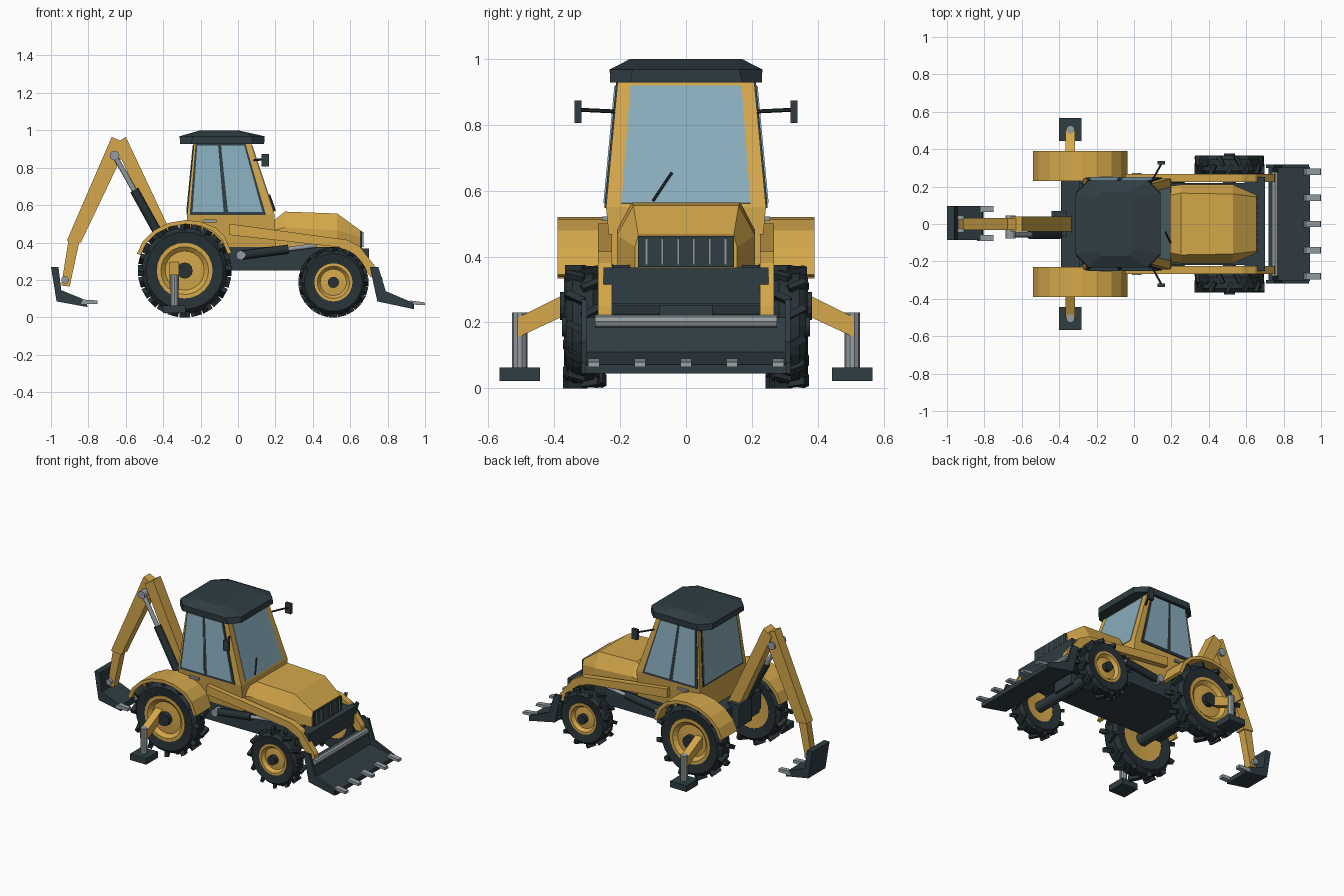
import bpy, bmesh
from math import sin, cos, pi, radians
from mathutils import Vector, Matrix

cube = bpy.data.objects.get("Cube")
if cube:
    bpy.data.objects.remove(cube, do_unlink=True)


def material(name, rgb):
    m = bpy.data.materials.new(name)
    m.use_nodes = True
    m.diffuse_color = (*rgb, 1)
    m.node_tree.nodes["Principled BSDF"].inputs["Base Color"].default_value = (*rgb, 1)
    return m


YELLOW = material("yellow_paint", (0.66, 0.39, 0.07))
DARK = material("dark_slate", (0.029, 0.047, 0.056))
BLACK = material("rubber_black", (0.02, 0.031, 0.036))
GLASS = material("blue_glass", (0.25, 0.42, 0.51))
STEEL = material("grey_steel", (0.3, 0.34, 0.36))


def finish(bm, name, mat):
    bmesh.ops.recalc_face_normals(bm, faces=bm.faces)
    me = bpy.data.meshes.new(name)
    bm.to_mesh(me)
    bm.free()
    me.materials.append(mat)
    ob = bpy.data.objects.new(name, me)
    bpy.context.collection.objects.link(ob)
    return ob


def loft(name, rings, mat, closed=False):
    """Skin matching rings of points; cap the ends unless the loop is closed."""
    bm = bmesh.new()
    vs = [[bm.verts.new(p) for p in r] for r in rings]
    n = len(vs[0])
    pairs = list(zip(vs, vs[1:])) + ([(vs[-1], vs[0])] if closed else [])
    for a, b in pairs:
        for i in range(n):
            bm.faces.new((a[i], a[(i + 1) % n], b[(i + 1) % n], b[i]))
    if not closed:
        bm.faces.new(vs[0])
        bm.faces.new(vs[-1])
    return finish(bm, name, mat)


def prism(name, pts, y0, y1, mat):
    """Side outline (x, z) pulled along y."""
    return loft(name, [[(x, y, z) for x, z in pts] for y in (y0, y1)], mat)


def box(name, x, y, z, mat):
    return prism(name, [(x[0], z[0]), (x[1], z[0]), (x[1], z[1]), (x[0], z[1])], *y, mat)


def rod(name, a, b, r, mat, seg=12):
    a, b = Vector(a), Vector(b)
    bm = bmesh.new()
    rot = (b - a).to_track_quat('Z', 'Y').to_matrix().to_4x4()
    bmesh.ops.create_cone(bm, cap_ends=True, segments=seg, radius1=r, radius2=r, depth=(b - a).length,
                          matrix=Matrix.Translation((a + b) / 2) @ rot)
    return finish(bm, name, mat)


def plate(name, quad, t, mat):
    """Thin plate lying on a cab face, pushed away from the cab centre."""
    q = [Vector(p) for p in quad]
    n = (q[1] - q[0]).cross(q[3] - q[0]).normalized()
    if n.dot(q[0] - Vector((-0.05, 0, 0.7))) < 0:
        n = -n
    return loft(name, [[p - n * 0.002 for p in q], [p + n * t for p in q]], mat)


def lathe(name, profile, x, z, s, mat, seg=24):
    """Closed (radius, y) profile spun around a wheel axle."""
    rings = [[(x + r * cos(a), s * y, z + r * sin(a)) for r, y in profile]
             for a in (2 * pi * i / seg for i in range(seg))]
    return loft(name, rings, mat, closed=True)


def wheel(label, x, z, R, rim, hub, y0, y1, s, lugs):
    mid, w = (y0 + y1) / 2, y1 - y0
    r = R * 0.92
    lathe(label + "_tyre", [(rim, y0 + .01), (r * .9, y0), (r, y0 + w * .2), (r, y1 - w * .2),
                            (r * .9, y1), (rim, y1 - .01)], x, z, s, BLACK)
    lathe(label + "_rim", [(rim + .004, y0 + .012), (rim + .004, y1 - .004), (rim * .88, y1 - .004),
                           (rim * .72, y1 - .025), (hub * .8, y1 - .02), (hub * .8, y0 + .02)], x, z, s, YELLOW)
    rod(label + "_hub", (x, s * y0, z), (x, s * (y1 + .012), z), hub, BLACK)
    # staggered slanted tread bars
    bm = bmesh.new()
    for i in range(lugs * 2):
        side = 1 if i % 2 else -1
        m = (Matrix.Translation((x, s * mid, z)) @ Matrix.Rotation(pi * i / lugs, 4, 'Y')
             @ Matrix.Translation((0, side * w * .23, R * .935)) @ Matrix.Rotation(radians(28) * side, 4, 'Z')
             @ Matrix.Diagonal((R * .11, w * .56, R * .13, 1)))
        bmesh.ops.create_cube(bm, size=1, matrix=m)
    finish(bm, label + "_tread", BLACK)


# Chassis, front weight and axles
box("chassis", (-.39, .62), (-.22, .22), (.25, .375), DARK)
box("rear_frame", (-.39, -.29), (-.235, .235), (.27, .4), DARK)
box("front_weight", (.59, .7), (-.25, .25), (.258, .367), DARK)
rod("rear_axle", (-.285, -.3, .25), (-.285, .3, .25), .045, DARK)
rod("front_axle", (.51, -.3, .187), (.51, .3, .187), .035, DARK)
box("front_axle_mount", (.46, .56), (-.08, .08), (.18, .26), DARK)

# Hood and grille
hood = [(.17, .2, .46, .15, .5), (.25, .21, .48, .165, .565),
        (.53, .21, .465, .16, .555), (.655, .155, .43, .145, .465)]
loft("hood", [[(x, -w, .36), (x, -w, sh), (x, -t, top), (x, t, top), (x, w, sh), (x, w, .36)]
              for x, w, sh, t, top in hood], YELLOW)
box("grille", (.63, .664), (-.146, .146), (.368, .462), DARK)
for i in range(6):
    y = -.12 + i * .048
    box("grille_bar", (.66, .67), (y - .004, y + .004), (.375, .455), STEEL)

# Cab shell
levels = [(.375, -.27, .2, .225), (.55, -.272, .195, .243), (.935, -.235, .068, .207)]
loft("cab_shell", [[(a, -w, z), (b, -w, z), (b, w, z), (a, w, z)] for z, a, b, w in levels], YELLOW)


def cab(z):
    """Rear x, front x and half width of the cab at a height."""
    f = (z - levels[1][0]) / (levels[2][0] - levels[1][0])
    return [p + (q - p) * f for p, q in zip(levels[1][1:], levels[2][1:])]


LOW, HIGH = .562, .918


def side_quad(s, u0, u1, z0, z1):
    pts = []
    for u, z in ((u0, z0), (u1, z0), (u1, z1), (u0, z1)):
        a, b, w = cab(z)
        pts.append((a + (b - a) * u, s * w, z))
    return pts


def end_quad(i, share, z0, z1):
    return [(cab(z)[i], k * share * cab(z)[2], z) for k, z in ((-1, z0), (1, z0), (1, z1), (-1, z1))]


# Windows, handles and mirrors
plate("windshield", end_quad(1, .81, LOW, HIGH), .004, GLASS)
plate("rear_window_frame", end_quad(0, .88, LOW - .012, HIGH + .01), .003, DARK)
plate("rear_window", end_quad(0, .83, LOW, HIGH), .006, GLASS)
rod("wiper", (.197, -.1, .57), (.168, -.043, .655), .005, BLACK, 6)
for s in (-1, 1):
    plate("side_window_frame", side_quad(s, .03, .9, LOW - .015, HIGH + .01), .005, DARK)
    plate("rear_side_window", side_quad(s, .06, .42, LOW, HIGH), .009, GLASS)
    plate("door_window", side_quad(s, .47, .87, LOW, HIGH), .009, GLASS)
    box("door_handle", (-.185, -.115), (s * .235, s * .255), (.508, .522), STEEL)
    rod("mirror_arm", (.08, s * .2, .84), (.148, s * .325, .846), .006, BLACK, 6)
    box("mirror", (.125, .165), (s * .318, s * .338), (.806, .874), DARK)

# Roof
roof = []
for z, a, b, w, c in ((.928, -.31, .14, .23, .06), (.968, -.312, .142, .232, .07), (1.0, -.2, .0, .17, .03)):
    roof.append([(a, -w + c, z), (a + c, -w, z), (b - c, -w, z), (b, -w + c, z),
                 (b, w - c, z), (b - c, w, z), (a + c, w, z), (a, w - c, z)])
loft("roof", roof, DARK)

arch = [(-.54, .34), (-.51, .405), (-.45, .465), (-.37, .505), (-.28, .52),
        (-.2, .512), (-.12, .48), (-.07, .43), (-.035, .345)]
inner = [(-.285 + (x + .285) * .92, .25 + (z - .25) * .92) for x, z in reversed(arch)]
for s in (-1, 1):
    # Wheels and fenders
    wheel("rear_wheel", -.285, .25, .25, .145, .043, .245, .37, s, 12)
    wheel("front_wheel", .51, .187, .187, .098, .03, .262, .365, s, 12)
    prism("fender", arch + inner, s * .23, s * .39, YELLOW)
    # Loader arms with lift cylinders
    prism("loader_arm", [(-.045, .5), (.58, .415), (.65, .38), (.75, .25), (.755, .215), (.71, .215),
                         (.62, .335), (.54, .375), (-.045, .44)], s * .225, s * .267, YELLOW)
    rod("lift_barrel", (.015, s * .243, .332), (.27, s * .243, .365), .024, BLACK)
    rod("lift_rod", (.27, s * .243, .365), (.42, s * .243, .385), .012, STEEL)
    rod("lift_pivot", (.015, s * .215, .332), (.015, s * .272, .332), .025, STEEL)
    # Stabiliser legs
    loft("stabiliser_arm", [[(x, s * y, z) for y, z in ((.22, .29), (.22, .36), (.51, .215), (.51, .155))]
                            for x in (-.365, -.315)], YELLOW)
    rod("stabiliser_leg", (-.34, s * .505, .05), (-.34, s * .505, .23), .023, STEEL, 10)
    box("stabiliser_foot", (-.4, -.28), (s * .443, s * .567), (.022, .063), DARK)
    # Loader bucket cheeks
    prism("bucket_cheek", [(.705, .27), (.75, .27), (.79, .14), (.935, .078), (.935, .045), (.745, .085)],
          s * .3, s * .318, DARK)

# Loader bucket
prism("loader_bucket", [(.718, .215), (.742, .215), (.77, .11), (.94, .072), (.94, .045), (.745, .085)],
      -.305, .305, DARK)
rod("bucket_bar", (.755, -.277, .203), (.755, .277, .203), .019, STEEL, 8)
for i in range(-2, 3):
    prism("loader_tooth", [(.9, .07), (.92, .09), (.998, .08), (1.0, .065)], i * .14 - .017, i * .14 + .017, STEEL)

# Backhoe boom, dipper and cylinder
box("swing_post", (-.44, -.36), (-.07, .07), (.27, .42), DARK)
prism("boom", [(-.6, .965), (-.66, .925), (-.38, .32), (-.31, .32), (-.31, .35)], -.04, .04, YELLOW)
prism("dipper", [(-.675, .965), (-.59, .925), (-.84, .4), (-.915, .41)], -.032, .032, YELLOW)
prism("dipper_tip", [(-.905, .42), (-.845, .42), (-.9, .165), (-.945, .17)], -.025, .025, YELLOW)
rod("boom_rod", (-.66, -.057, .865), (-.55, -.057, .67), .014, STEEL)
rod("boom_barrel", (-.555, -.057, .68), (-.4, -.057, .4), .024, BLACK)
rod("elbow_pin", (-.66, -.078, .865), (-.66, .045, .865), .026, STEEL)
rod("bucket_pin", (-.925, -.045, .2), (-.925, .045, .2), .02, STEEL)

# Backhoe bucket
prism("backhoe_bucket", [(-1.0, .27), (-.96, .27), (-.945, .145), (-.81, .09), (-.805, .055), (-.97, .085)],
      -.085, .095, DARK)
for y in (-.075, .08):
    prism("backhoe_tooth", [(-.84, .07), (-.83, .095), (-.75, .09), (-.75, .07)], y - .016, y + .016, STEEL)
